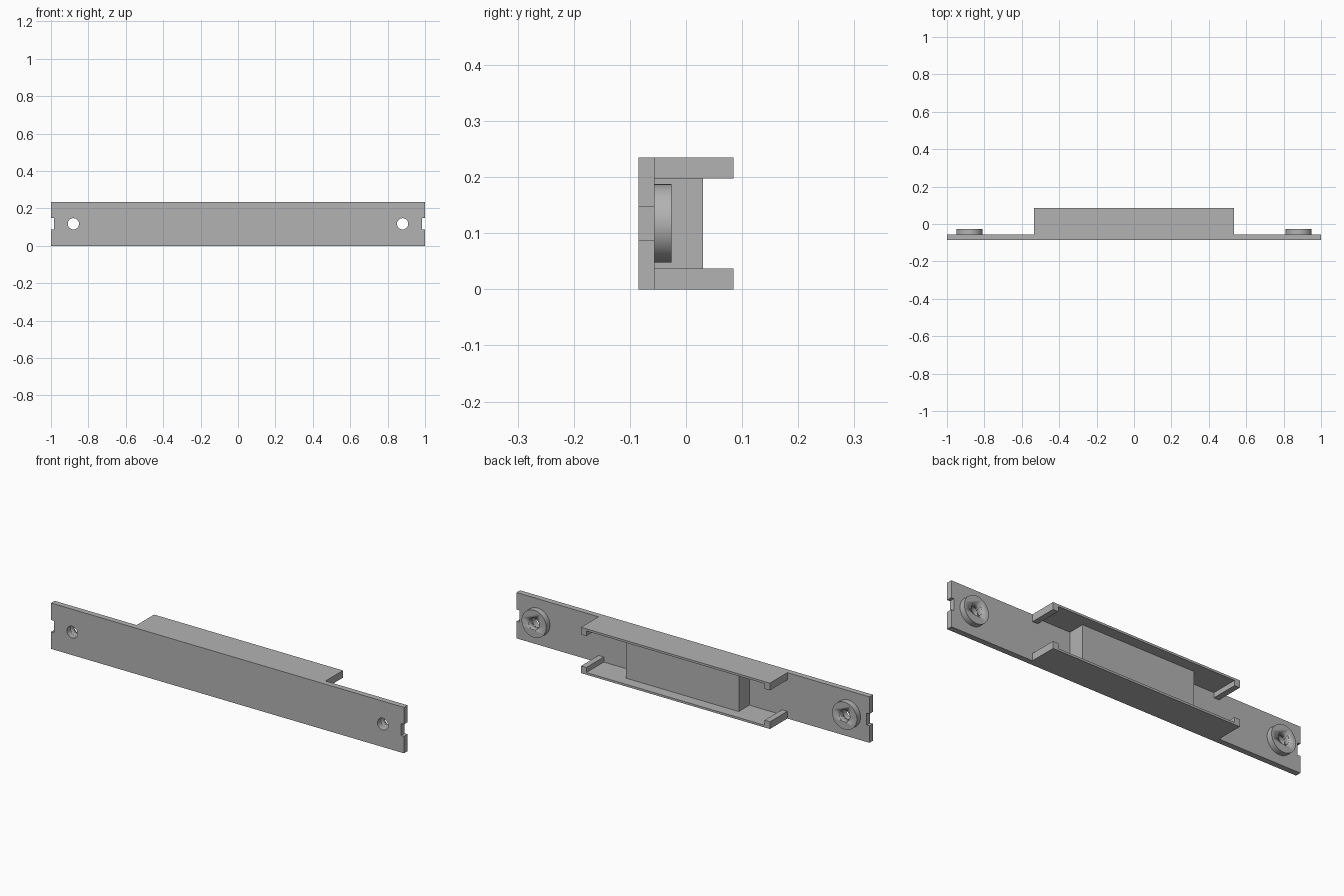
import bpy
from math import radians

if "Cube" in bpy.data.objects:
    bpy.data.objects.remove(bpy.data.objects["Cube"])

# Key sizes
FRONT, FACE, BACK = -0.085, -0.056, 0.085
HEIGHT, MID = 0.235, 0.1175
RAIL, RIB, LIP, SKIN = 0.535, 0.03, 0.037, 0.011
HOLE_X = 0.88

grey = bpy.data.materials.new("plain grey")
grey.use_nodes = True
colour = (0.45, 0.45, 0.45, 1)
grey.diffuse_color = colour
grey.node_tree.nodes["Principled BSDF"].inputs["Base Color"].default_value = colour


def finish(name):
    obj = bpy.context.object
    obj.name = name
    obj.data.materials.append(grey)
    return obj


def box(name, xs, ys, zs):
    spans = (xs, ys, zs)
    bpy.ops.mesh.primitive_cube_add(size=1, location=[sum(s) / 2 for s in spans])
    obj = finish(name)
    obj.scale = [s[1] - s[0] for s in spans]
    bpy.ops.object.transform_apply(location=False, rotation=False, scale=True)
    return obj


def cylinder(name, x, radius, ys):
    bpy.ops.mesh.primitive_cylinder_add(
        vertices=48, radius=radius, depth=ys[1] - ys[0],
        location=(x, sum(ys) / 2, MID), rotation=(radians(90), 0, 0))
    return finish(name)


def cut(obj, cutter):
    mod = obj.modifiers.new("cut", 'BOOLEAN')
    mod.operation = 'DIFFERENCE'
    mod.solver = 'EXACT'
    mod.object = cutter
    cutter.hide_render = True
    cutter.hide_set(True)


def smooth(obj):
    bpy.ops.object.select_all(action='DESELECT')
    obj.select_set(True)
    bpy.context.view_layer.objects.active = obj
    bpy.ops.object.shade_smooth_by_angle(angle=radians(30))


# Long mounting plate
plate = box("mounting_plate", (-1, 1), (FRONT, FACE), (0, HEIGHT))

# Bosses, bolt holes and end notches
for side, sign in (("left", 1), ("right", -1)):
    boss = cylinder(side + "_boss", sign * HOLE_X, 0.07, (FACE, -0.026))
    hole = cylinder(side + "_hole_cutter", sign * HOLE_X, 0.03, (-0.2, 0.2))
    notch = box(side + "_notch_cutter", sorted((sign * 0.984, sign * 1.1)),
                (-0.2, 0.2), (0.087, 0.148))
    smooth(hole)
    smooth(boss)
    cut(boss, hole)
    cut(plate, hole)
    cut(plate, notch)

# Thin rails with a thicker rib at each end
for level, skin, rib in (("lower", (0, SKIN), (SKIN, LIP)),
                         ("upper", (HEIGHT - SKIN, HEIGHT), (HEIGHT - LIP, HEIGHT - SKIN))):
    box(level + "_rail", (-RAIL, RAIL), (FACE, BACK), skin)
    for side, sign in (("left", 1), ("right", -1)):
        box(f"{level}_{side}_rib", sorted((sign * (RAIL - RIB), sign * RAIL)),
            (FACE, BACK), rib)

# Central block between the rails
box("central_block", (-0.32, 0.32), (FACE, 0.03), (SKIN, HEIGHT - SKIN))
